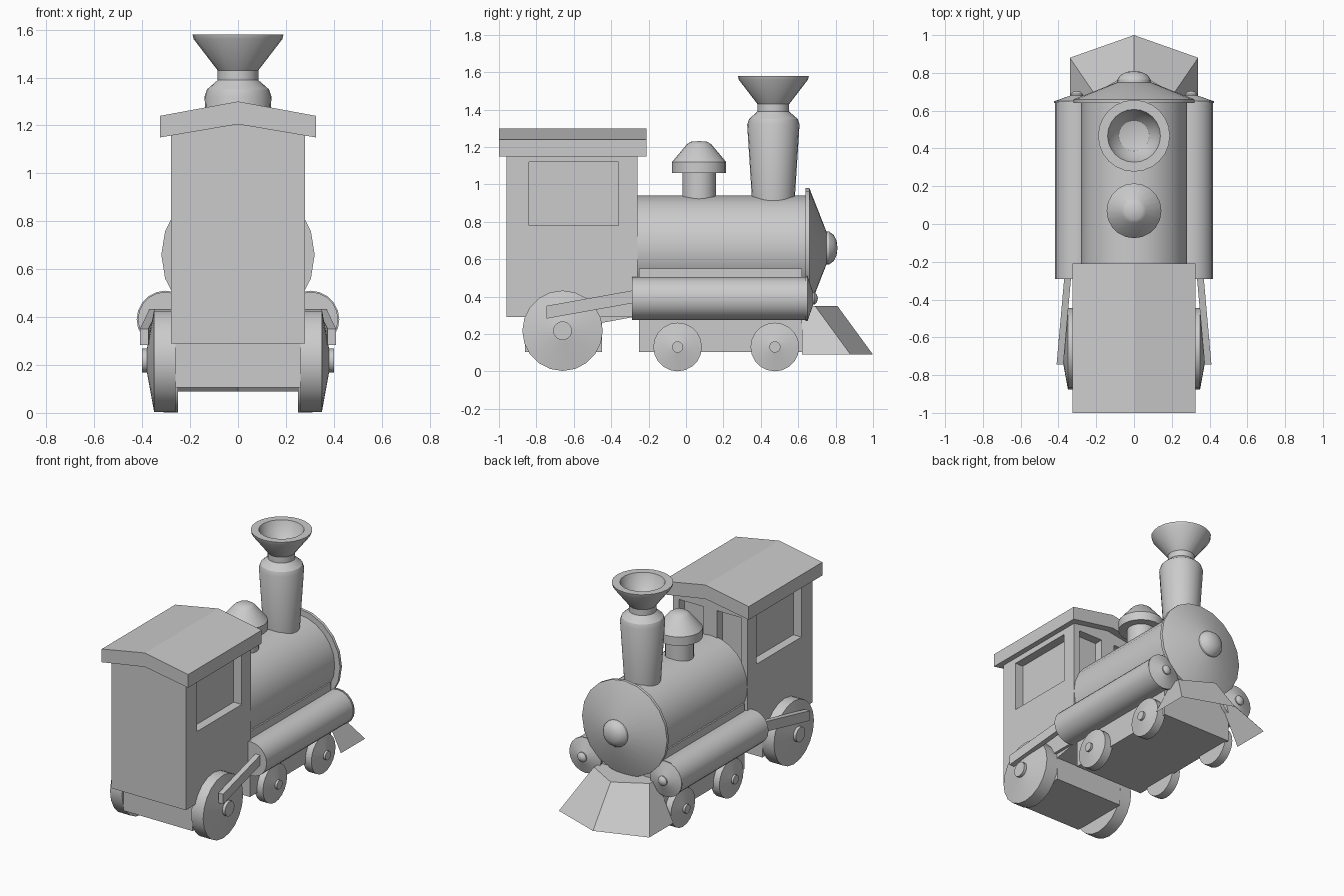
import bpy, bmesh
from math import sin, cos, tau, radians

if "Cube" in bpy.data.objects:
    bpy.data.objects.remove(bpy.data.objects["Cube"])


def finish(name, bm, smooth=False):
    bmesh.ops.remove_doubles(bm, verts=bm.verts, dist=1e-5)
    bmesh.ops.recalc_face_normals(bm, faces=bm.faces)
    me = bpy.data.meshes.new(name)
    bm.to_mesh(me)
    bm.free()
    ob = bpy.data.objects.new(name, me)
    bpy.context.collection.objects.link(ob)
    bpy.ops.object.select_all(action='DESELECT')
    bpy.context.view_layer.objects.active = ob
    ob.select_set(True)
    if smooth:
        bpy.ops.object.shade_smooth_by_angle(angle=radians(30))
    return ob


def lathe(name, profile, centre, axis, n=20, flip=1):
    """Turn (radius, height) points about an axis through centre."""
    bm = bmesh.new()
    rings = []
    for r, h in profile:
        ring = []
        for i in range(n):
            c, s = r * cos(tau * i / n), r * sin(tau * i / n)
            p = {'x': (h * flip, c, s), 'y': (c, h, s), 'z': (c, s, h)}[axis]
            ring.append(bm.verts.new([a + b for a, b in zip(p, centre)]))
        rings.append(ring)
    for a, b in zip(rings, rings[1:]):
        for i in range(n):
            j = (i + 1) % n
            bm.faces.new((a[i], a[j], b[j], b[i]))
    return finish(name, bm, True)


def add_prism(bm, pts, axis, lo, hi):
    """Extrude a 2D outline along x (yz outline) or y (xz outline)."""
    place = (lambda p, d: (d, *p)) if axis == 'x' else (lambda p, d: (p[0], d, p[1]))
    a = [bm.verts.new(place(p, lo)) for p in pts]
    b = [bm.verts.new(place(p, hi)) for p in pts]
    bm.faces.new(a)
    bm.faces.new(b)
    for i in range(len(pts)):
        j = (i + 1) % len(pts)
        bm.faces.new((a[i], a[j], b[j], b[i]))


def prism(name, pts, axis, lo, hi):
    bm = bmesh.new()
    add_prism(bm, pts, axis, lo, hi)
    return finish(name, bm)


def rect(a0, a1, b0, b1):
    return [(a0, b0), (a1, b0), (a1, b1), (a0, b1)]


# cab with recessed side and front windows
cab = prism("cab", [(-.28, .29), (.28, .29), (.28, 1.19), (0, 1.24), (-.28, 1.19)], 'y', -.96, -.26)
bm = bmesh.new()
for s in (1, -1):
    add_prism(bm, rect(-.84, -.36, .78, 1.12), 'x', s * .22, s * .35)
    add_prism(bm, rect(s * .05, s * .235, .78, 1.12), 'y', -.32, -.2)
cutter = finish("window_cutter", bm)
cutter.hide_render = True
mod = cab.modifiers.new("windows", 'BOOLEAN')
mod.operation, mod.object, mod.solver = 'DIFFERENCE', cutter, 'EXACT'
bpy.context.view_layer.objects.active = cab
bpy.ops.object.modifier_apply(modifier=mod.name)
bpy.data.objects.remove(cutter)

# roof
prism("cab_roof", [(-.325, 1.15), (0, 1.205), (.325, 1.15), (.325, 1.24), (0, 1.3), (-.325, 1.24)],
      'y', -1, -.21)

# frames under the cab and the boiler
prism("rear_frame", [(-.86, .105), (-.45, .105), (-.45, .26), (-.26, .295), (-.86, .295)], 'x', -.26, .26)
prism("front_frame", rect(-.25, .62, .105, .55), 'x', -.265, .265)

# boiler, front plate and round knob
lathe("boiler", [(0, -.27), (.28, -.27), (.28, .645), (0, .645)], (0, 0, .66), 'y', 24)
lathe("boiler_front", [(0, .64), (.32, .64), (.32, .66), (.09, .75), (0, .755)], (0, 0, .66), 'y')
lathe("boiler_knob", [(0, .74), (.09, .74), (.088, .765), (.07, .79), (.04, .805), (0, .81)], (0, 0, .66), 'y')

# chimney with hollow funnel
lathe("chimney", [(0, .88), (.112, .88), (.115, .93), (.14, 1.32), (.13, 1.35), (.09, 1.385), (.085, 1.39),
                  (.085, 1.43), (.185, 1.56), (.19, 1.58), (.14, 1.58), (.12, 1.52), (.08, 1.475),
                  (0, 1.455)], (0, .467, 0), 'z', 24)

# steam dome
lathe("steam_dome", [(0, .88), (.09, .88), (.09, 1.06), (.145, 1.06), (.145, 1.12), (.065, 1.215),
                     (.045, 1.228), (0, 1.232)], (0, .07, 0), 'z', 20)

# cowcatcher: open-bottomed tapered shell
bm = bmesh.new()
low = [(.34, .62), (.34, .88), (0, 1), (-.34, .88), (-.34, .62)]
high = [(.21, .62), (.21, .69), (0, .81), (-.21, .69), (-.21, .62)]
lo = [bm.verts.new((*p, .09)) for p in low]
hi = [bm.verts.new((*p, .35)) for p in high]
bm.faces.new(hi)
for i in range(4):
    bm.faces.new((lo[i], lo[i + 1], hi[i + 1], hi[i]))
finish("cowcatcher", bm)

for s, side in ((1, "right"), (-1, "left")):
    # side cylinders with cap and knob
    lathe(f"{side}_cylinder", [(0, -.29), (.115, -.29), (.115, .64), (.12, .64), (.12, .65), (.033, .68),
                               (.033, .688), (.02, .7), (0, .705)], (s * .303, 0, .39), 'y')
    # large drive wheel with hub
    lathe(f"{side}_drive_wheel", [(0, .26), (.215, .26), (.215, .35), (.05, .38), (.05, .4), (0, .4)],
          (0, -.66, .218), 'x', 20, s)
    # small wheels
    for y, pos in ((-.045, "middle"), (.475, "front")):
        lathe(f"{side}_{pos}_wheel", [(0, .25), (.13, .25), (.13, .31), (.03, .33), (.03, .345), (0, .345)],
              (0, y, .131), 'x', 20, s)
    # connecting rod
    bm = bmesh.new()
    for x, y, z in ((.35, -.27, .402), (.392, -.745, .317)):
        for dx in (-.018, .018):
            for dz in (-.034, .034):
                bm.verts.new((s * (x + dx), y, z + dz))
    bmesh.ops.convex_hull(bm, input=bm.verts)
    finish(f"{side}_rod", bm)
